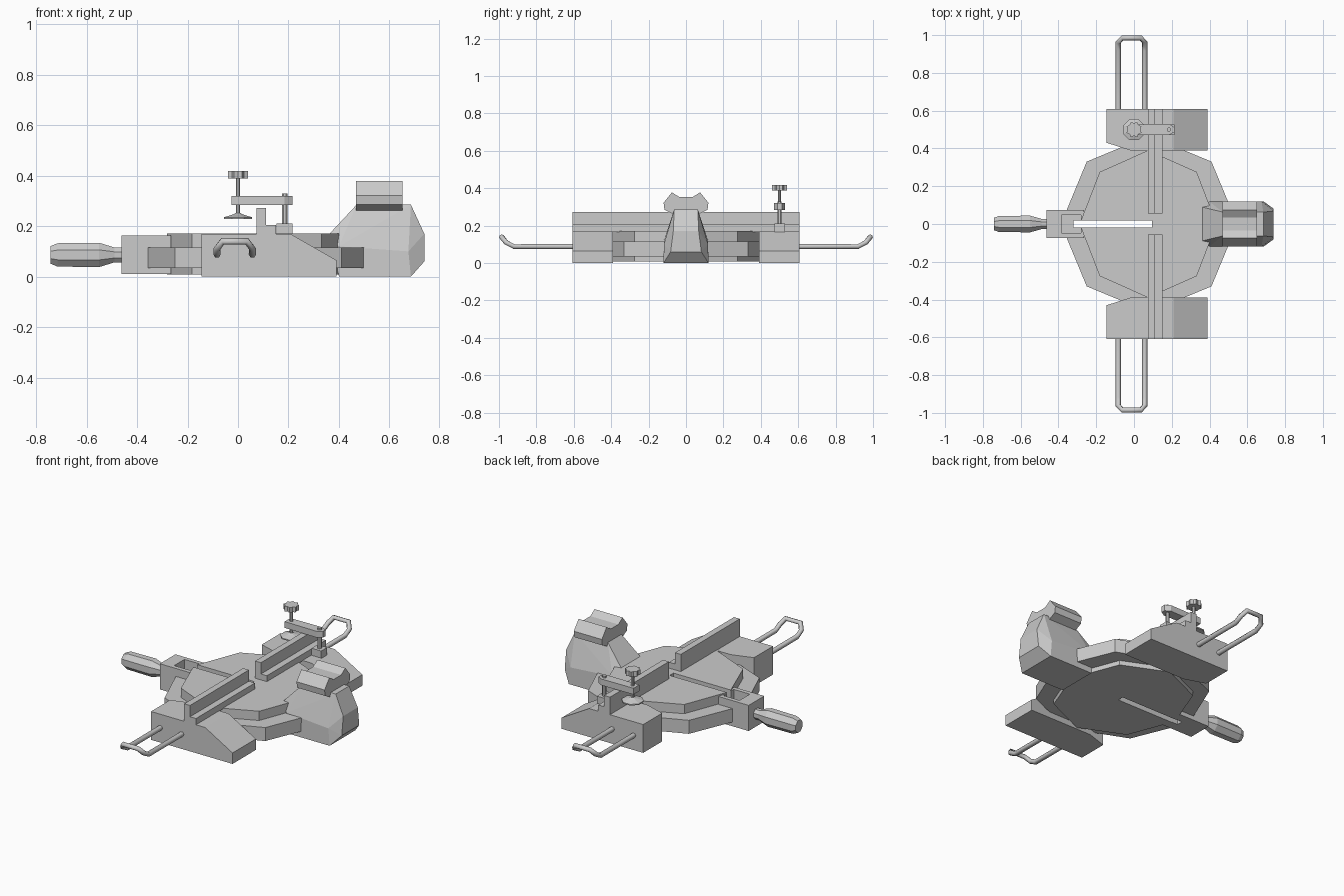
import bpy, bmesh
from math import sin, cos, pi
from mathutils import Vector

if "Cube" in bpy.data.objects:
    bpy.data.objects.remove(bpy.data.objects["Cube"])


def make(name, bm):
    bmesh.ops.recalc_face_normals(bm, faces=bm.faces)
    me = bpy.data.meshes.new(name)
    bm.to_mesh(me)
    bm.free()
    ob = bpy.data.objects.new(name, me)
    bpy.context.collection.objects.link(ob)
    return ob


def prism(name, pts, axis, a, b):
    """Extrude a 2D profile along x, y or z from a to b."""
    place = {'x': lambda u, v, w: (w, u, v),
             'y': lambda u, v, w: (u, w, v),
             'z': lambda u, v, w: (u, v, w)}[axis]
    bm = bmesh.new()
    lo = [bm.verts.new(place(u, v, a)) for u, v in pts]
    hi = [bm.verts.new(place(u, v, b)) for u, v in pts]
    bm.faces.new(lo)
    bm.faces.new(hi)
    n = len(pts)
    for i in range(n):
        j = (i + 1) % n
        bm.faces.new((lo[i], lo[j], hi[j], hi[i]))
    return make(name, bm)


def box(name, x0, x1, y0, y1, z0, z1):
    return prism(name, [(x0, y0), (x1, y0), (x1, y1), (x0, y1)], 'z', z0, z1)


def ring(cx, cy, rx, ry, n=8, turn=0.0):
    return [(cx + rx * cos(2 * pi * i / n + turn), cy + ry * sin(2 * pi * i / n + turn))
            for i in range(n)]


def lathe(name, prof, origin, axis, n=8, turn=pi / 8):
    """Spin (distance, radius) pairs around the x or z axis."""
    bm = bmesh.new()
    loops = []
    for d, r in prof:
        pts = ring(0, 0, r, r, n, turn)
        loops.append([bm.verts.new(Vector(origin) + Vector((d, u, v) if axis == 'x' else (u, v, d)))
                      for u, v in pts])
    for p, q in zip(loops, loops[1:]):
        for i in range(n):
            j = (i + 1) % n
            bm.faces.new((p[i], p[j], q[j], q[i]))
    bm.faces.new(loops[0])
    bm.faces.new(loops[-1])
    return make(name, bm)


def mirror_y(ob):
    m = ob.modifiers.new("mirror", 'MIRROR')
    m.use_axis = (False, True, False)


def cut(ob, cutter):
    m = ob.modifiers.new("cut", 'BOOLEAN')
    m.operation = 'DIFFERENCE'
    m.solver = 'EXACT'
    m.object = cutter
    cutter.hide_render = True
    cutter.hide_set(True)


# turntable and the wider ring around it
table = prism("turntable", ring(0.075, 0, 0.363, 0.39), 'z', 0.008, 0.17)
rim = prism("turntable_rim", ring(0.08, 0, 0.467, 0.467), 'z', 0.035, 0.115)

# arm bracket with pocket, blade slot
bracket = box("handle_bracket", -0.462, -0.265, -0.073, 0.073, 0.01, 0.162)
slot = box("slot_cutter", -0.32, 0.095, -0.018, 0.018, -0.1, 0.3)
pocket = box("pocket_cutter", -0.385, -0.28, -0.048, 0.048, 0.09, 0.3)
for part in (table, rim, bracket):
    cut(part, slot)
for part in (rim, bracket):
    cut(part, pocket)

# turning handle
handle = lathe("turning_handle", [(-0.742, 0.038), (-0.715, 0.05), (-0.55, 0.052),
                                  (-0.49, 0.032), (-0.45, 0.032)], (0, 0, 0.086), 'x')
handle.scale.y = 0.92

# side bases with sloped end and chamfered inner corner
base = prism("side_base", [(-0.145, 0), (-0.02, 0), (0.39, 0), (0.39, 0.065), (0.21, 0.168),
                           (-0.02, 0.168), (-0.145, 0.168)], 'y', 0.39, 0.608)
for v in base.data.vertices:
    if v.co.x < -0.14 and v.co.y < 0.4:
        v.co.y = 0.43
mirror_y(base)

# fence halves
fence = prism("fence", [(0.073, 0.165), (0.15, 0.165), (0.15, 0.205), (0.111, 0.205),
                        (0.111, 0.272), (0.073, 0.272)], 'y', 0.056, 0.608)
mirror_y(fence)

# bent extension loops at both ends
half = [(0.07, 0.58, 0.088), (0.07, 0.92, 0.088), (0.07, 0.962, 0.11), (0.048, 0.986, 0.14)]
path = half + [(-x, y, z) for x, y, z in reversed(half)]
for side, s in (("left", -1), ("right", 1)):
    cu = bpy.data.curves.new("extension_loop_" + side, 'CURVE')
    cu.dimensions = '3D'
    cu.bevel_depth = 0.0145
    cu.bevel_resolution = 1
    cu.use_fill_caps = True
    sp = cu.splines.new('POLY')
    sp.points.add(len(path) - 1)
    for p, (x, y, z) in zip(sp.points, path):
        p.co = (x - 0.013, y * s, z, 1)
    bpy.context.collection.objects.link(bpy.data.objects.new(cu.name, cu))

# work clamp: post, arm, screw, foot and knob
CY = 0.5
box("clamp_block", 0.152, 0.215, CY - 0.028, CY + 0.028, 0.165, 0.21)
lathe("clamp_post", [(0.2, 0.012), (0.33, 0.012)], (0.185, CY, 0), 'z')
prism("clamp_arm", [(-0.025, CY - 0.027), (0.185, CY - 0.03), (0.215, CY - 0.012),
                    (0.215, CY + 0.012), (0.185, CY + 0.03), (-0.025, CY + 0.027)], 'z', 0.283, 0.32)
lathe("clamp_screw", [(0.23, 0.009), (0.4, 0.009)], (0, CY, 0), 'z')
lathe("clamp_foot", [(0.228, 0.061), (0.235, 0.061), (0.246, 0.022), (0.252, 0.01)], (0, CY, 0), 'z')
knob = [(r * cos(pi * i / 8), CY + r * sin(pi * i / 8))
        for i in range(16) for r in ((0.043,) if i % 2 else (0.034,))]
prism("clamp_knob", knob, 'z', 0.388, 0.418)

# rear pivot housing: tapered convex body
bm = bmesh.new()
for x, y, z in [(0.47, 0.063, 0.285), (0.685, 0.063, 0.285), (0.738, 0.068, 0.17),
                (0.738, 0.082, 0.06), (0.685, 0.12, 0), (0.4, 0.12, 0), (0.36, 0.09, 0.167),
                (0.4, 0.118, 0.12), (0.675, 0.118, 0.1)]:
    for s in (-1, 1):
        bm.verts.new((x, y * s, z))
bmesh.ops.convex_hull(bm, input=bm.verts)
bmesh.ops.dissolve_limit(bm, angle_limit=0.02, verts=bm.verts, edges=bm.edges)
make("pivot_housing", bm)

# grooved saddle on top of the housing
right = [(0.07, 0.262), (0.115, 0.285), (0.12, 0.322), (0.075, 0.378), (0.035, 0.352)]
saddle = right + [(-y, z) for y, z in reversed(right)]
prism("pivot_saddle", saddle, 'x', 0.468, 0.652)
